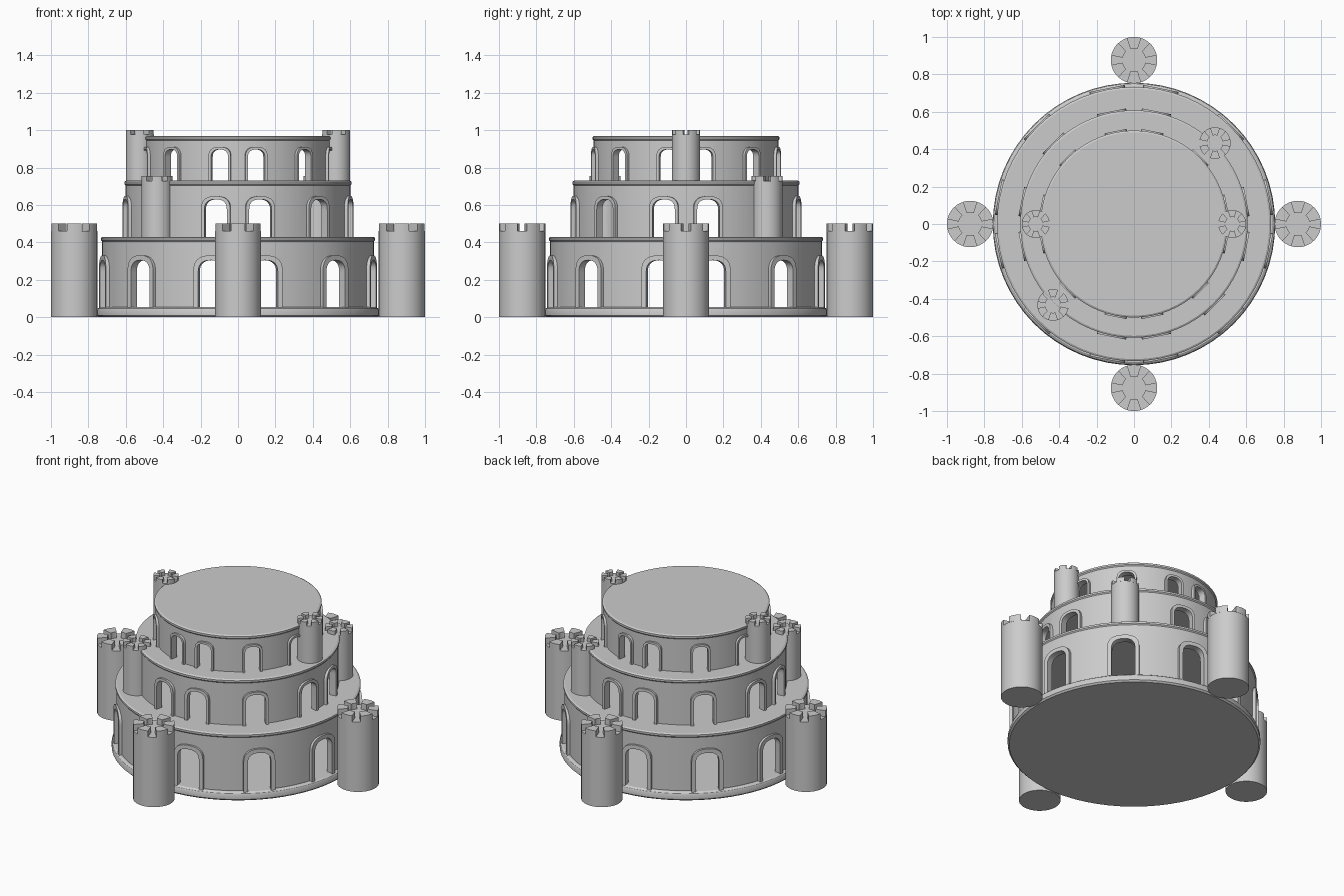
import bpy, bmesh
from math import pi, sin, cos, radians
from mathutils import Matrix, Vector

if "Cube" in bpy.data.objects:
    bpy.data.objects.remove(bpy.data.objects["Cube"])


def make_object(name, bm, smooth=True):
    bmesh.ops.recalc_face_normals(bm, faces=bm.faces)
    mesh = bpy.data.meshes.new(name)
    bm.to_mesh(mesh)
    bm.free()
    ob = bpy.data.objects.new(name, mesh)
    bpy.context.collection.objects.link(ob)
    if smooth:
        shade(ob)
    return ob


def activate(ob):
    bpy.ops.object.select_all(action='DESELECT')
    ob.select_set(True)
    bpy.context.view_layer.objects.active = ob


def shade(ob):
    activate(ob)
    bpy.ops.object.shade_smooth_by_angle(angle=radians(30))


def lathe(bm, profile, steps, close=False):
    """Turn an (r, z) profile around the z axis."""
    verts = [bm.verts.new((r, 0, z)) for r, z in profile]
    edges = [bm.edges.new(p) for p in zip(verts, verts[1:])]
    if close:
        edges.append(bm.edges.new((verts[-1], verts[0])))
    bmesh.ops.spin(bm, geom=verts + edges, cent=(0, 0, 0), axis=(0, 0, 1),
                   angle=2 * pi, steps=steps)
    bmesh.ops.remove_doubles(bm, verts=bm.verts, dist=1e-5)


def arch_outline(half, top, bottom, rise, n=14):
    """Slightly squared arch as (sideways, z) points."""
    pts = [(half, bottom)]
    for i in range(n + 1):
        t = pi * i / n
        c, s = cos(t), sin(t)
        x = abs(c) ** 0.8 * (1 if c > 0 else -1)
        pts.append((half * x, top - rise + rise * abs(s) ** 0.8))
    pts.append((-half, bottom))
    return pts


def bridge(bm, a, b):
    for i in range(len(a)):
        j = (i + 1) % len(a)
        bm.faces.new((a[i], a[j], b[j], b[i]))


def ring(bm, pts, r, rot):
    return [bm.verts.new(rot @ Vector((r, s, z))) for s, z in pts]


# three arches per quarter of each storey
ANGLES = [radians(q * 90 + a) for q in range(4) for a in (11.25, 45, 78.75)]


def storey(name, radius, z0, z1, half, frame, arch_top, thick=0.03):
    # hollow drum with a closed roof and a rounded rim
    ri = radius - thick
    bm = bmesh.new()
    lathe(bm, [(0, z1), (radius - 0.004, z1), (radius + 0.006, z1 - 0.006),
               (radius + 0.006, z1 - 0.018), (radius, z1 - 0.025),
               (radius, z0 - 0.005), (ri, z0 - 0.005), (ri, z1 - 0.03),
               (0, z1 - 0.03)], 64)
    wall = make_object(name + "_wall", bm, False)

    # arched openings
    bm = bmesh.new()
    cut = arch_outline(half + frame * 0.4, arch_top + frame * 0.4, z0 - 0.02, half * 0.9)
    for a in ANGLES:
        rot = Matrix.Rotation(a, 3, 'Z')
        inner = ring(bm, cut, ri - 0.05, rot)
        outer = ring(bm, cut, radius + 0.05, rot)
        bridge(bm, inner, outer)
        bm.faces.new(inner)
        bm.faces.new(outer)
    cutter = make_object(name + "_cutter", bm, False)
    cutter.hide_render = True
    mod = wall.modifiers.new("openings", 'BOOLEAN')
    mod.operation, mod.solver, mod.object = 'DIFFERENCE', 'EXACT', cutter
    activate(wall)
    bpy.ops.object.modifier_apply(modifier=mod.name)
    bpy.data.objects.remove(cutter)
    shade(wall)

    # raised arch surrounds
    bm = bmesh.new()
    small = arch_outline(half, arch_top, z0 - 0.003, half * 0.9)
    big = arch_outline(half + frame, arch_top + frame, z0 - 0.003, half * 0.9 + frame * 0.8)
    for a in ANGLES:
        rot = Matrix.Rotation(a, 3, 'Z')
        loops = [ring(bm, p, r, rot) for p, r in
                 ((small, ri - 0.002), (small, radius + 0.012),
                  (big, radius + 0.012), (big, ri - 0.002))]
        for k in range(4):
            p, q = loops[k], loops[(k + 1) % 4]
            for i in range(len(p) - 1):
                bm.faces.new((p[i], p[i + 1], q[i + 1], q[i]))
        for e in (0, -1):
            bm.faces.new([l[e] for l in loops])
    make_object(name + "_arch_surrounds", bm)


def tower(name, x, y, radius, z0, z1, merlon, count=6):
    # round shaft
    bm = bmesh.new()
    zf = z1 - merlon
    lathe(bm, [(0, z0), (radius, z0), (radius, zf), (0, zf)], 32)
    # wedge shaped battlements
    for k in range(count):
        mid = 2 * pi * k / count + pi / count
        spread = 2 * pi / count * 0.3
        arc = [mid + spread * (i / 4 - 1) for i in range(9)]
        pts = [(radius * cos(t), radius * sin(t)) for t in arc]
        pts += [(radius * 0.5 * cos(t), radius * 0.5 * sin(t)) for t in reversed(arc)]
        low = [bm.verts.new((px, py, zf - 0.002)) for px, py in pts]
        high = [bm.verts.new((px, py, z1)) for px, py in pts]
        bridge(bm, low, high)
        bm.faces.new(low)
        bm.faces.new(high)
    bm.transform(Matrix.Translation((x, y, 0)))
    make_object(name, bm)


# base disc with rounded upper edge
bm = bmesh.new()
lathe(bm, [(0, 0), (0.745, 0), (0.755, 0.01), (0.755, 0.035), (0.75, 0.047),
           (0.738, 0.055), (0, 0.055)], 64)
make_object("base_disc", bm)

# storeys
storey("lower_storey", 0.727, 0.055, 0.43, 0.070, 0.026, 0.305)
storey("middle_storey", 0.602, 0.43, 0.73, 0.061, 0.018, 0.63)
storey("upper_storey", 0.494, 0.73, 0.97, 0.046, 0.014, 0.897)

# ground towers on the four axes
for i in range(4):
    a = i * pi / 2
    tower(f"ground_tower_{i + 1}", 0.876 * cos(a), 0.876 * sin(a), 0.124, 0, 0.5, 0.04)

# turrets on the two roofs
for s, side in ((-1, "left"), (1, "right")):
    tower(f"middle_turret_{side}", 0.433 * s, 0.433 * s, 0.084, 0.43, 0.755, 0.027)
    tower(f"upper_turret_{side}", 0.525 * s, 0, 0.075, 0.73, 1.0, 0.024)
